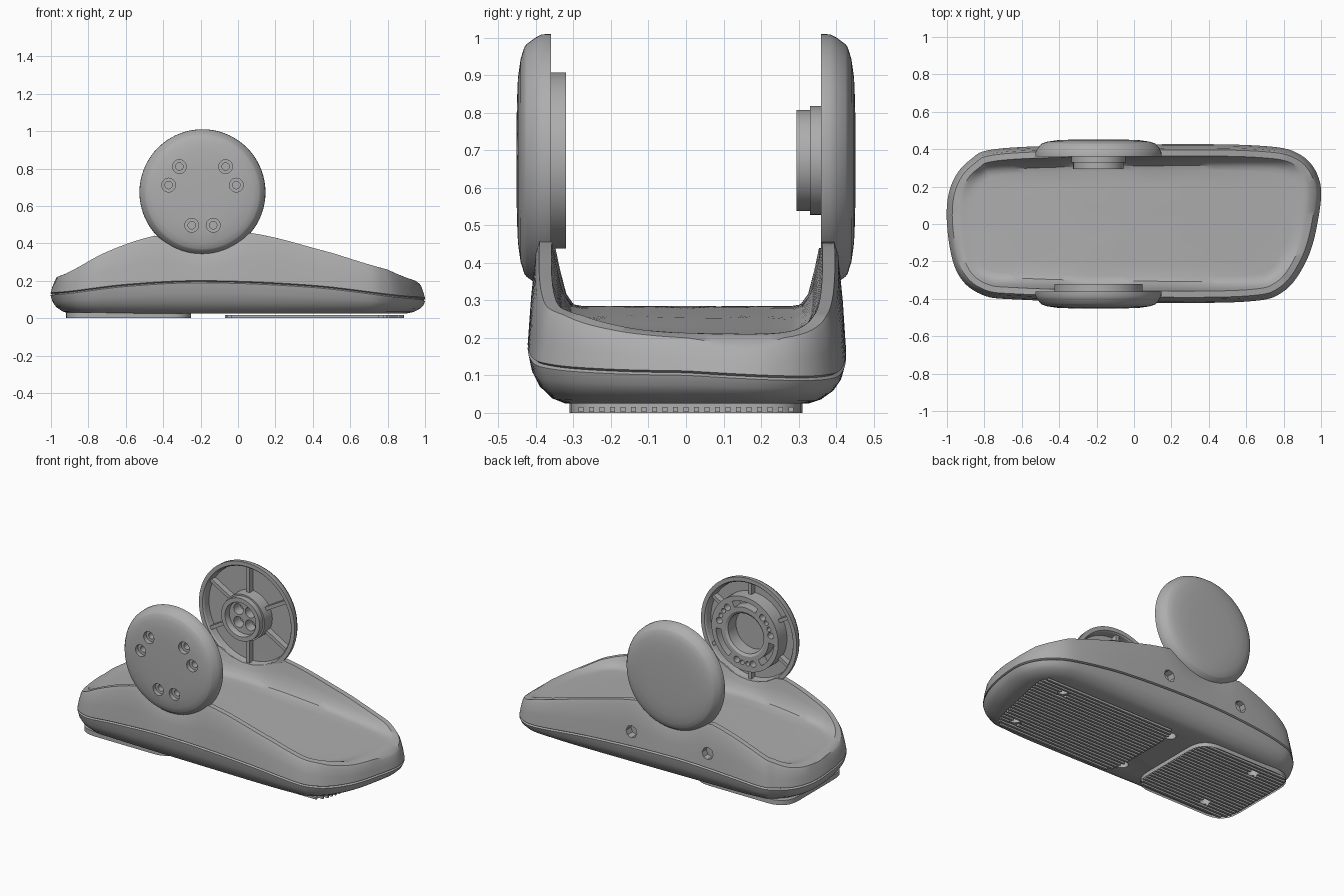
import bpy, bmesh
from math import sin, cos, radians, pi, sqrt
from mathutils import Vector

cube = bpy.data.objects.get("Cube")
if cube:
    bpy.data.objects.remove(cube)

grey = bpy.data.materials.new("mid grey")
grey.use_nodes = True
grey.diffuse_color = (0.42, 0.42, 0.42, 1)
grey.node_tree.nodes["Principled BSDF"].inputs["Base Color"].default_value = grey.diffuse_color

CX, CZ = -0.19, 0.673   # disc centre


# ---------- helpers ----------
def finish(name, bm):
    bmesh.ops.recalc_face_normals(bm, faces=bm.faces)
    mesh = bpy.data.meshes.new(name)
    bm.to_mesh(mesh)
    bm.free()
    ob = bpy.data.objects.new(name, mesh)
    bpy.context.collection.objects.link(ob)
    mesh.materials.append(grey)
    return ob


def activate(ob):
    bpy.ops.object.select_all(action='DESELECT')
    ob.select_set(True)
    bpy.context.view_layer.objects.active = ob


def smooth(ob, angle=32):
    activate(ob)
    bpy.ops.object.shade_smooth_by_angle(angle=radians(angle))


def prism(bm, pts, a, b, axis='Y'):
    """Extrude a 2D outline between a and b along Y (x,z outline) or Z (x,y outline)."""
    place = (lambda p, t: (p[0], t, p[1])) if axis == 'Y' else (lambda p, t: (p[0], p[1], t))
    lo, hi = ([bm.verts.new(place(p, t)) for p in pts] for t in (a, b))
    n = len(pts)
    for i in range(n):
        bm.faces.new((lo[i], lo[(i + 1) % n], hi[(i + 1) % n], hi[i]))
    bm.faces.new(hi)
    return bm.faces.new(lo)


def circle(x, y, r, n=20):
    return [(x + r * cos(2 * pi * i / n), y + r * sin(2 * pi * i / n)) for i in range(n)]


def polar(r, deg):
    return CX + r * cos(radians(deg)), CZ + r * sin(radians(deg))


def skin(bm, rings, closed=False):
    n = len(rings[0])
    pairs = list(zip(rings, rings[1:])) + ([(rings[-1], rings[0])] if closed else [])
    for a, b in pairs:
        for i in range(n):
            bm.faces.new((a[i], a[(i + 1) % n], b[(i + 1) % n], b[i]))


def lathe(name, profile, side, closed=False, n=72):
    """Spin (radius, depth) pairs about the disc axis; side is -1 front, 1 back."""
    bm = bmesh.new()
    rings = []
    for r, d in profile:
        rings.append([bm.verts.new((x, side * d, z)) for x, z in circle(CX, CZ, max(r, 1e-5), n)])
    skin(bm, rings, closed)
    bmesh.ops.remove_doubles(bm, verts=bm.verts, dist=5e-5)
    return finish(name, bm)


def cut(ob, outlines, a, b, axis='Y'):
    bm = bmesh.new()
    for pts in outlines:
        prism(bm, pts, a, b, axis)
    cutter = finish("cutter", bm)
    cutter.hide_render = True
    mod = ob.modifiers.new("holes", 'BOOLEAN')
    mod.operation, mod.solver, mod.object = 'DIFFERENCE', 'EXACT', cutter
    activate(ob)
    bpy.ops.object.modifier_apply(modifier=mod.name)
    bpy.data.objects.remove(cutter)


def spline(p0, p1, p2, p3, t):
    return 0.5 * (2 * p1 + (p2 - p0) * t + (2 * p0 - 5 * p1 + 4 * p2 - p3) * t * t
                  + (3 * p1 - p0 - 3 * p2 + p3) * t ** 3)


def lookup(table, x):
    x = min(max(x, table[0][0]), table[-1][0])
    k = next(i for i in range(len(table) - 1) if x <= table[i + 1][0])
    t = (x - table[k][0]) / (table[k + 1][0] - table[k][0])
    z = [table[min(max(j, 0), len(table) - 1)][1] for j in range(k - 1, k + 3)]
    return spline(*z, t)


# ---------- base: stacked rings following an outline ----------
corners = [Vector(p) for p in [
    (-1, 0), (-.98, .2), (-.88, .34), (-.7, .405), (0, .425), (.65, .42), (.89, .37), (.995, .22),
    (.98, 0), (.92, -.2), (.8, -.36), (.6, -.415), (0, -.42), (-.6, -.405), (-.82, -.375), (-.95, -.25)]]
m = len(corners)
outline = [spline(*[corners[(k + j) % m] for j in (-1, 0, 1, 2)], s / 10) for k in range(m) for s in range(10)]
count = len(outline)
normals = []
for i in range(count):
    t = (outline[(i + 1) % count] - outline[i - 1]).normalized()
    normals.append(Vector((-t.y, t.x)))

RIM = [(-1, .2), (-.97, .22), (-.7, .355), (-.45, .44), (-.2, .47), (.1, .45), (.5, .35), (.8, .26), (.95, .2), (1, .17)]
FLOOR = [(-.95, .225), (-.6, .265), (-.2, .285), (.4, .255), (.9, .21)]
SEAM = [(-1, .13), (-.6, .175), (-.2, .195), (.4, .17), (1, .105)]


def rim(x):
    z = lookup(RIM, x)
    k = .33 ** 2 - (x - CX) ** 2
    return min(z, CZ - sqrt(k) + .025) if k > 0 else z   # dips beneath the discs


def floor(x):
    return lookup(FLOOR, x)


def seam(x, y):
    return lookup(SEAM, x) - .05 * max(y, 0)


def mix(a, b, t):
    return a + (b - a) * t


def low(f):
    return lambda x, y: mix(.025, seam(x, y) - .006, f)


def wall(f):
    return lambda x, y: mix(seam(x, y) + .006, rim(x), f)


def dish(f):
    return lambda x, y: mix(rim(x), floor(x), f)


levels = [(.1, low(0)), (.065, low(.1)), (.03, low(.35)), (.01, low(.65)), (0, low(1)),
          (.01, seam), (0, wall(0)), (.008, wall(.45)), (.02, wall(.88)), (.03, wall(1)),
          (.063, dish(0)), (.075, dish(.35)), (.092, dish(.75)), (.115, dish(.95)), (.14, dish(1))]
bm = bmesh.new()
rings = []
for inset, height in levels:
    pts = [p - n * inset for p, n in zip(outline, normals)]
    rings.append([bm.verts.new((p.x, p.y, height(p.x, p.y))) for p in pts])
for scale in (.75, .5, .25, .03):
    rings.append([bm.verts.new((p.x * scale, p.y * scale, floor(p.x * scale))) for p in pts])
skin(bm, rings)
bm.faces.new(rings[0])
bm.faces.new(rings[-1])
base = finish("base", bm)
cut(base, [circle(x, .26, .038, 8) for x in (-.44, .09)], .37, .6)
foot_holes = [circle(x, y, .034) for x in (-.7, -.09, .7) for y in (-.21, .21)]
cut(base, foot_holes, -.1, .07, 'Z')
smooth(base)


# ---------- ribbed foot pads ----------
def rounded(pts, r):
    out = []
    for i, p in enumerate(pts):
        p, a, b = Vector(p), Vector(pts[i - 1]), Vector(pts[(i + 1) % len(pts)])
        a, b = p + (a - p).normalized() * r, p + (b - p).normalized() * r
        out += [a.lerp(p, t / 6).lerp(p.lerp(b, t / 6), t / 6) for t in range(7)]
    return out


def row_span(poly, y):
    xs = [mix(a.x, b.x, (y - a.y) / (b.y - a.y)) for a, b in zip(poly, poly[1:] + poly[:1])
          if (a.y > y) != (b.y > y)]
    return min(xs), max(xs)


pads = {"left": [(-.08, -.31), (.79, -.31), (.92, .31), (-.08, .31)],
        "right": [(-.92, -.31), (-.25, -.31), (-.25, .31), (-.92, .31)]}
for side, pts in pads.items():
    poly = rounded(pts, .13)
    bm = bmesh.new()
    face = prism(bm, poly, 0, .03, 'Z')
    bmesh.ops.inset_region(bm, faces=[face], thickness=.014)
    for v in face.verts:
        v.co.z = .014
    pad = finish(side + "_foot_pad", bm)
    bm = bmesh.new()
    for i in range(21):
        y = -.28 + .028 * i
        x0, x1 = row_span(poly, y)
        prism(bm, [(x0 + .01, y - .007), (x1 - .01, y - .007), (x1 - .01, y + .007), (x0 + .01, y + .007)],
              .002, .016, 'Z')
    ribs = finish(side + "_foot_ribs", bm)
    for ob in (pad, ribs):
        cut(ob, foot_holes, -.1, .07, 'Z')
    smooth(pad)

# ---------- discs ----------
shell = [(0, .452), (.15, .451), (.22, .448), (.27, .441), (.302, .431), (.31, .425), (.328, .4), (.336, .385),
         (.337, .36), (.312, .36), (.305, .368), (.3, .408), (0, .41)]
bolts = [30 + 120 * k + d for k in range(3) for d in (-18, 18)]
bolt_holes = [circle(*polar(.185, a), .02) for a in bolts]

front_disc = lathe("front_disc", shell, -1)
cut(front_disc, [circle(*polar(.185, a), .037) for a in bolts], -.5, -.422)
cut(front_disc, bolt_holes, -.5, -.3)
back_disc = lathe("back_disc", shell, 1)

# front hub ring with curved slots and holes
front_hub = lathe("front_hub", [(.235, .415), (.235, .32), (.14, .32), (.125, .33), (.125, .415)], -1, True)
cut(front_hub, bolt_holes, -.5, -.3)
cut(front_hub, [circle(*polar(.185, 30 + 120 * k + d), .014) for k in range(3) for d in (-6, 6)], -.4, -.3)
slots = [[polar(.205, c + d) for d in range(-26, 27, 4)] + [polar(.168, c - d) for d in range(-26, 27, 4)]
         for c in (90, 210, 330)]
cut(front_hub, slots, -.385, -.3)

# back hub cup with four pockets
back_hub = lathe("back_hub", [(.145, .415), (.145, .33), (.135, .33), (.135, .295), (.108, .295),
                              (.105, .3), (.105, .335), (0, .335), (0, .415)][:8] + [(0, .415)], 1, True)
cut(back_hub, [circle(*polar(.058, 45 + 90 * k), .034) for k in range(4)], .3, .4)

for ob in (front_disc, back_disc, front_hub, back_hub):
    smooth(ob)

# radial spokes inside each disc
for name, side, inner in (("front_spokes", -1, .23), ("back_spokes", 1, .13)):
    bm = bmesh.new()
    for k in range(6):
        a = radians(30 + 60 * k)
        u, v = Vector((cos(a), sin(a))), Vector((-sin(a), cos(a))) * .011
        c = Vector((CX, CZ))
        prism(bm, [c + u * inner - v, c + u * .308 - v, c + u * .308 + v, c + u * inner + v],
              side * .372, side * .415)
    finish(name, bm)
